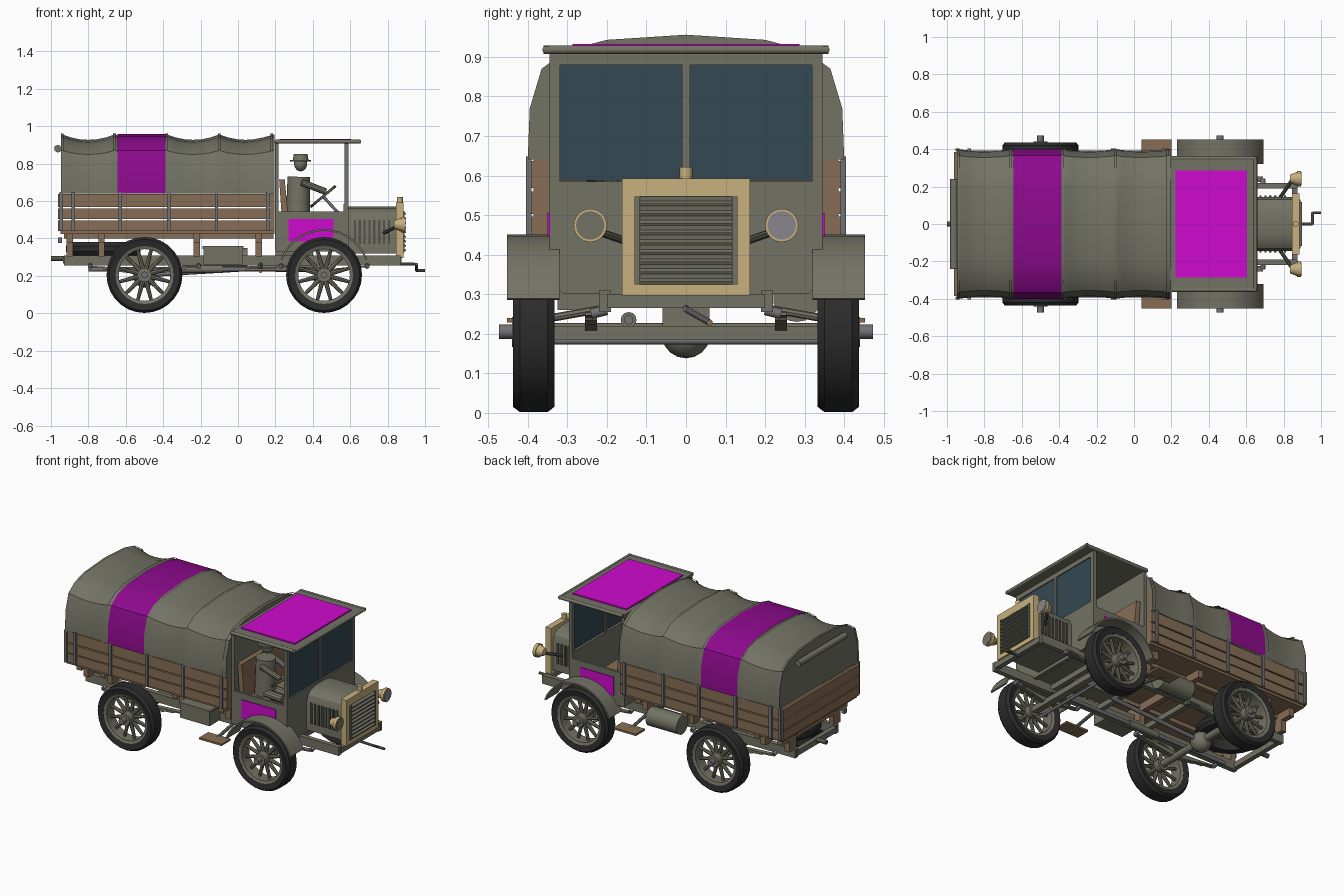
import bpy, bmesh
from math import sin, cos, pi, radians
from mathutils import Vector

if "Cube" in bpy.data.objects:
    bpy.data.objects.remove(bpy.data.objects["Cube"])

def material(name, r, g, b):
    m = bpy.data.materials.new(name)
    m.use_nodes = True
    m.diffuse_color = (r, g, b, 1)
    m.node_tree.nodes["Principled BSDF"].inputs["Base Color"].default_value = (r, g, b, 1)
    return m

OLIVE = material("olive", .17, .17, .13)
WOOD = material("wood", .24, .155, .09)
RUBBER = material("rubber", .025, .025, .025)
BRASS = material("brass", .58, .44, .21)
GLASS = material("window_glass", .035, .065, .085)
STEEL = material("steel", .17, .17, .18)
LENS = material("lamp_lens", .25, .24, .26)
BRIGHT = material("bright_magenta", .62, .003, .62)
DEEP = material("deep_magenta", .27, .003, .27)
DARK = material("dark_olive", .085, .085, .065)
parts = []

def finish(name, bm, mat):
    bmesh.ops.recalc_face_normals(bm, faces=bm.faces[:])
    me = bpy.data.meshes.new(name)
    bm.to_mesh(me)
    bm.free()
    me.materials.append(mat)
    ob = bpy.data.objects.new(name, me)
    bpy.context.scene.collection.objects.link(ob)
    parts.append(ob)
    return ob

def prism(name, pts, axis, a, b, mat):
    """Outline extruded along x (points are y,z) or y (points are x,z)."""
    bm = bmesh.new()
    put = (lambda p, t: (t, p[0], p[1])) if axis == "x" else (lambda p, t: (p[0], t, p[1]))
    ends = [[bm.verts.new(put(p, t)) for p in pts] for t in (a, b)]
    for ring in ends:
        bm.faces.new(ring)
    n = len(pts)
    for i in range(n):
        j = (i + 1) % n
        bm.faces.new((ends[0][i], ends[0][j], ends[1][j], ends[1][i]))
    return finish(name, bm, mat)

def box(name, x0, x1, y0, y1, z0, z1, mat):
    return prism(name, [(y0, z0), (y1, z0), (y1, z1), (y0, z1)], "x", x0, x1, mat)

def rod(name, p, q, r, mat, n=12, r2=None):
    p, q = Vector(p), Vector(q)
    bm = bmesh.new()
    bmesh.ops.create_cone(bm, cap_ends=True, segments=n, radius1=r,
                          radius2=r if r2 is None else r2, depth=(q - p).length)
    turn = (q - p).to_track_quat("Z", "Y").to_matrix().to_4x4()
    turn.translation = (p + q) / 2
    bm.transform(turn)
    return finish(name, bm, mat)

def ball(name, c, r, mat, sz=1):
    bm = bmesh.new()
    bmesh.ops.create_uvsphere(bm, u_segments=14, v_segments=9, radius=r)
    for v in bm.verts:
        v.co.z *= sz
        v.co += Vector(c)
    return finish(name, bm, mat)

def lathe(name, pts, c, mat, axis="y", n=28):
    """Closed profile of (radius, offset) spun around an axis through c."""
    bm = bmesh.new()
    rings = []
    for i in range(n):
        a = 2 * pi * i / n
        place = {"y": lambda r, t: (r * cos(a), t, r * sin(a)),
                 "x": lambda r, t: (t, r * cos(a), r * sin(a)),
                 "z": lambda r, t: (r * cos(a), r * sin(a), t)}[axis]
        rings.append([bm.verts.new(Vector(place(r, t)) + Vector(c)) for r, t in pts])
    m = len(pts)
    for i in range(n):
        a, b = rings[i], rings[(i + 1) % n]
        for k in range(m):
            l = (k + 1) % m
            bm.faces.new((a[k], a[l], b[l], b[k]))
    return finish(name, bm, mat)

# canvas cover, lofted through sagging bows
half = [(.4, .64), (.395, .77), (.365, .87), (.3, .917), (.2, .943), (0, .956)]
bow = half + [(-y, z) for y, z in half[-2::-1]]

def loft(name, stations, grow, mat, caps=False):
    bm = bmesh.new()
    rings = []
    for x, sag in stations:
        rings.append([bm.verts.new((x, y * (1 - .025 * sag + grow * 2.5),
                      z + (z - .64) / .31 * (grow - .028 * sag))) for y, z in bow])
    for a, b in zip(rings, rings[1:]):
        for k in range(len(bow) - 1):
            bm.faces.new((a[k], a[k + 1], b[k + 1], b[k]))
    if caps:
        bm.faces.new(rings[0])
        bm.faces.new(rings[-1])
    return finish(name, bm, mat)

hoops = [-.94 + .28 * i for i in range(5)]
cover = [(h + .28 * t / 6, 4 * t / 6 * (1 - t / 6)) for h in hoops[:4] for t in range(6)]
loft("canvas_cover", cover + [(.195, 0)], 0, OLIVE, True)
loft("canvas_band", [(-.645, 0), (-.38, 0)], .002, DEEP)
for h in hoops:
    loft("cover_bow", [(h - .007, 0), (h - .006, 0), (h + .006, 0), (h + .007, 0)], .004, OLIVE)
rod("rolled_flap", (-.963, -.24, .88), (-.963, .24, .88), .02, OLIVE)

# cargo bed
box("bed_floor", -.95, .195, -.38, .38, .425, .45, WOOD)
box("headboard", .175, .195, -.385, .385, .45, .78, WOOD)
for z0, z1 in ((.44, .497), (.503, .56), (.568, .637)):
    for s in (-1, 1):
        box("side_plank", -.95, .195, s * .375, s * .392, z0, z1, WOOD)
    box("tail_plank", -.962, -.945, -.385, .385, z0, z1, WOOD)
for s in (-1, 1):
    for x in (-.945, -.88, -.63, -.37, -.115, .16):
        box("side_stake", x - .009, x + .009, s * .39, s * .404, .44, .648, STEEL)
    box("bed_sill", -.93, .19, s * .19, s * .22, .4, .425, WOOD)
for x in (-.9, -.73, -.22, .11):
    box("cross_sill", x - .017, x + .017, -.33, .33, .375, .43, WOOD)
    for s in (-1, 1):
        box("bed_bolster", x - .017, x + .017, s * .19, s * .26, .305, .38, WOOD)

# chassis
for s in (-1, 1):
    box("chassis_rail", -.93, .87, s * .19, s * .22, .255, .31, OLIVE)
for x in (-.92, -.6, -.25, .1, .45, .86):
    box("cross_member", x - .015, x + .015, -.2, .2, .265, .3, OLIVE)
rod("tow_hook", (-.93, 0, .293), (-1, 0, .293), .014, DARK)
box("tail_lamp", -.962, -.94, -.26, -.235, .375, .405, STEEL)
lathe("spare_tyre", [(.14, -.035), (.185, -.035), (.2, -.015), (.2, .015), (.185, .035), (.14, .035)],
      (-.72, 0, .345), RUBBER, "z")
box("tool_box", -.185, .025, -.325, -.22, .26, .355, OLIVE)
box("tool_box_lid", -.19, .03, -.33, -.22, .345, .36, OLIVE)
rod("fuel_tank", (-.17, .28, .29), (.05, .28, .29), .06, OLIVE, 18)
rod("exhaust_pipe", (-.8, -.145, .235), (.5, -.145, .235), .012, STEEL)
rod("muffler", (-.3, -.145, .235), (-.08, -.145, .235), .02, OLIVE)
rod("drive_shaft", (-.5, 0, .205), (.25, 0, .25), .013, STEEL)
box("gearbox", .2, .4, -.06, .06, .22, .33, OLIVE)
ball("differential", (-.5, 0, .2), .062, OLIVE)
rod("rear_axle", (-.5, -.4, .205), (-.5, .4, .205), .022, OLIVE)
box("front_axle", .44, .48, -.36, .36, .185, .22, OLIVE)
rod("tie_rod", (.41, -.36, .182), (.41, .36, .182), .009, STEEL)
for x, l in ((-.5, .29), (.46, .23)):
    for s in (-1, 1):
        for k in range(3):
            w, z = l - .07 * k, .226 - .011 * k
            prism("leaf_spring", [(x - w, z + .02), (x, z), (x + w, z + .02), (x + w, z + .028),
                  (x, z + .01), (x - w, z + .028)], "y", s * .225, s * .255, OLIVE)
        rod("spring_shackle", (x - l, s * .24, .25), (x - l, s * .2, .26), .013, STEEL)
        rod("spring_shackle", (x + l, s * .24, .25), (x + l, s * .2, .26), .013, STEEL)

# wheels
for x in (-.5, .46):
    for s in (-1, 1):
        c = Vector((x, s * .385, .205))
        lathe("tyre", [(.155, -.045), (.19, -.052), (.203, -.035), (.203, .035), (.19, .052), (.155, .045)],
              c, RUBBER)
        lathe("wheel_rim", [(.138, -.038), (.16, -.046), (.16, .046), (.138, .038)], c, OLIVE)
        for k in range(12):
            a = 2 * pi * (k + .5) / 12
            d = Vector((cos(a), 0, sin(a)))
            rod("spoke", c + d * .03, c + d * .145, .013, OLIVE, 8, .009)
        rod("wheel_hub", c - Vector((0, s * .05, 0)), c + Vector((0, s * .055, 0)), .038, OLIVE, 16)
        rod("hub_cap", c + Vector((0, s * .05, 0)), c + Vector((0, s * .088, 0)), .018, STEEL)

# mudguards and steps
arc = [radians(20 + 10 * i) for i in range(15)]
guard = [(.46 + r * cos(a), .205 + r * sin(a)) for r, order in ((.246, arc), (.236, arc[::-1])) for a in order]
for s in (-1, 1):
    prism("mudguard", guard, "y", s * .32, s * .452, OLIVE)
    box("step_board", .04, .2, s * .36, s * .452, .228, .24, WOOD)
    rod("step_bracket", (.12, s * .2, .265), (.12, s * .42, .226), .01, OLIVE, 8)

# cab
box("cab_back", .197, .216, -.345, .345, .335, .92, OLIVE)
box("cab_floor", .2, .58, -.345, .345, .33, .35, OLIVE)
box("cab_roof", .195, .655, -.355, .355, .91, .925, OLIVE)
box("roof_panel", .222, .605, -.287, .287, .925, .933, BRIGHT)
for s in (-1, 1):
    box("cab_side", .21, .58, s * .33, s * .345, .335, .545, OLIVE)
    box("door_panel", .27, .51, s * .343, s * .35, .385, .505, BRIGHT)
    rod("roof_rail", (.2, s * .352, .918), (.655, s * .352, .918), .011, OLIVE)
    box("windscreen_post", .57, .59, s * .318, s * .345, .58, .91, OLIVE)
    box("windscreen_pane", .576, .584, s * .01, s * .32, .588, .882, GLASS)
rod("roof_front_rail", (.648, -.36, .918), (.648, .36, .918), .011, OLIVE)
box("windscreen_header", .57, .59, -.345, .345, .88, .91, OLIVE)
box("windscreen_divider", .57, .59, -.01, .01, .58, .9, OLIVE)
prism("cowl_panel", [(-.31, .3), (.31, .3), (.345, .335), (.345, .585), (-.345, .585), (-.345, .335)],
      "x", .565, .59, OLIVE)
box("seat_cushion", .22, .4, -.32, .32, .45, .5, WOOD)
box("seat_base", .22, .38, -.32, .32, .35, .45, OLIVE)
prism("seat_back", [(.235, .5), (.27, .5), (.25, .715), (.22, .715)], "y", -.32, .32, WOOD)

# steering and driver
rod("steering_column", (.57, -.18, .5), (.455, -.18, .625), .008, STEEL)
wheel = lathe("steering_wheel", [(.075, -.007), (.088, -.007), (.088, .007), (.075, .007)],
              (0, 0, 0), DARK, "z", 20)
wheel.rotation_euler = (0, radians(-40), 0)
wheel.location = (.455, -.18, .625)
rod("driver_body", (.32, -.18, .5), (.325, -.18, .73), .065, OLIVE, 14, .06)
ball("driver_head", (.335, -.18, .8), .036, OLIVE, 1.15)
rod("driver_hat", (.335, -.18, .82), (.335, -.18, .853), .042, OLIVE, 16, .036)
rod("driver_brim", (.335, -.18, .812), (.335, -.18, .82), .056, OLIVE, 16)
for s in (-1, 1):
    rod("driver_arm", (.34, -.18 + s * .07, .7), (.47, -.18 + s * .06, .65), .018, OLIVE, 10)
    rod("driver_leg", (.33, -.18 + s * .035, .52), (.47, -.18 + s * .035, .51), .025, OLIVE, 10)

# hood, radiator and crank
side = [(.145, .32), (.145, .5), (.13, .54), (.1, .562), (.05, .572)]
prism("hood", side + [(-y, z) for y, z in side[::-1]], "x", .585, .85, OLIVE)
for s in (-1, 1):
    for k in range(8):
        x = .625 + .026 * k
        box("hood_louver", x - .006, x + .006, s * .143, s * .152, .37, .5, DARK)
for y0, y1, z0, z1 in ((-.162, -.13, .297, .593), (.13, .162, .297, .593),
                       (-.13, .13, .297, .325), (-.13, .13, .547, .593)):
    box("radiator_frame", .845, .885, y0, y1, z0, z1, BRASS)
box("radiator_core", .848, .87, -.13, .13, .325, .547, DARK)
for k in range(9):
    z = .338 + .0245 * k
    prism("radiator_slat", [(.868, z), (.897, z - .006), (.897, z + .002), (.868, z + .014)],
          "y", -.118, .118, OLIVE)
for s in (-1, 1):
    box("grille_edge", .868, .89, s * .116, s * .13, .325, .547, OLIVE)
rod("radiator_cap", (.865, 0, .59), (.865, 0, .622), .016, BRASS)
crank = [(.86, 0, .265), (.955, 0, .262), (.955, .06, .228), (1, .06, .228)]
for k, mat in enumerate((STEEL, STEEL, WOOD)):
    rod("starting_crank", crank[k], crank[k + 1], .008, mat, 10)

# headlamps
for s, lens in ((-1, OLIVE), (1, LENS)):
    y = s * .242
    rod("headlamp_shell", (.835, y, .474), (.875, y, .474), .022, BRASS, 20, .038)
    rod("headlamp_rim", (.872, y, .474), (.892, y, .474), .042, BRASS, 24)
    rod("headlamp_lens", (.89, y, .474), (.895, y, .474), .036, lens, 24)
    rod("headlamp_bracket", (.85, y, .465), (.78, s * .14, .43), .01, DARK, 8)

# smooth the round parts, keep edges sharp
bpy.ops.object.select_all(action="DESELECT")
for ob in parts:
    ob.select_set(True)
bpy.context.view_layer.objects.active = parts[0]
bpy.ops.object.shade_smooth_by_angle(angle=radians(32))
